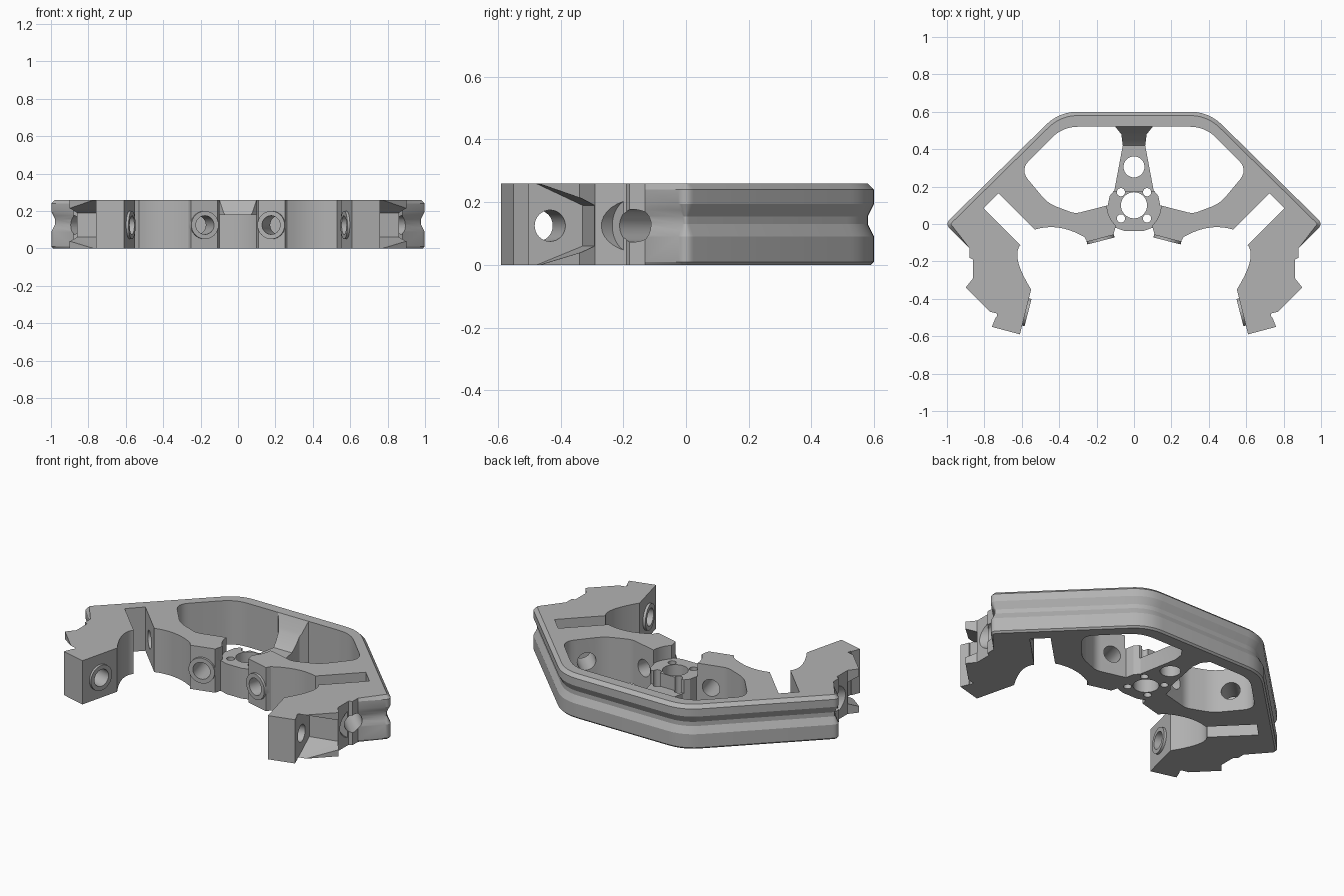
import bpy, bmesh, math
from mathutils import Vector

cube = bpy.data.objects.get("Cube")
if cube:
    bpy.data.objects.remove(cube, do_unlink=True)

H = 0.26   # plate height
MID = 0.125  # height of the port axes

grey = bpy.data.materials.new("matte grey")
grey.use_nodes = True
grey.diffuse_color = (0.45, 0.45, 0.45, 1)
grey.node_tree.nodes["Principled BSDF"].inputs["Base Color"].default_value = (0.45, 0.45, 0.45, 1)


def finish(name, bm):
    bmesh.ops.recalc_face_normals(bm, faces=bm.faces[:])
    mesh = bpy.data.meshes.new(name)
    bm.to_mesh(mesh)
    bm.free()
    mesh.materials.append(grey)
    ob = bpy.data.objects.new(name, mesh)
    bpy.context.scene.collection.objects.link(ob)
    return ob


def loft(name, rings):
    """Skin equal-length rings of points and cap both ends."""
    bm = bmesh.new()
    loops = [[bm.verts.new(p) for p in r] for r in rings]
    n = len(loops[0])
    for a, b in zip(loops, loops[1:]):
        for i in range(n):
            j = (i + 1) % n
            bm.faces.new((a[i], a[j], b[j], b[i]))
    bm.faces.new(loops[0])
    bm.faces.new(loops[-1])
    return finish(name, bm)


def prism(name, pts, z0, z1):
    return loft(name, [[(x, y, z) for x, y in pts] for z in (z0, z1)])


def hull(name, pts):
    bm = bmesh.new()
    for p in pts:
        bm.verts.new(p)
    bmesh.ops.convex_hull(bm, input=bm.verts[:])
    return finish(name, bm)


def rod(name, start, end, r):
    a, b = Vector(start), Vector(end)
    d = (b - a).normalized()
    u = d.orthogonal().normalized()
    v = d.cross(u)
    ang = [math.tau * i / 32 for i in range(32)]
    return loft(name, [[c + r * (math.cos(t) * u + math.sin(t) * v) for t in ang] for c in (a, b)])


def combine(tool, op="DIFFERENCE"):
    mod = frame.modifiers.new("join", "BOOLEAN")
    mod.operation = op
    mod.solver = "EXACT"
    mod.object = tool
    bpy.context.view_layer.objects.active = frame
    bpy.ops.object.modifier_apply(modifier=mod.name)
    bpy.data.objects.remove(tool, do_unlink=True)


def rounded(pts, radii, steps=6):
    """Round the corners of a closed outline."""
    out = []
    for i, (p, r) in enumerate(zip(pts, radii)):
        p = Vector(p)
        if r == 0:
            out.append(p)
            continue
        a = p + (Vector(pts[i - 1]) - p).normalized() * r
        b = p + (Vector(pts[(i + 1) % len(pts)]) - p).normalized() * r
        for k in range(steps + 1):
            t = k / steps
            out.append(a * (1 - t) ** 2 + p * (2 * t * (1 - t)) + b * t * t)
    return out


def arc(a, m, b, steps=10):
    """Curve through three points."""
    a, m, b = Vector(a), Vector(m), Vector(b)
    c = 2 * m - (a + b) / 2
    return [a * (1 - t) ** 2 + c * (2 * t * (1 - t)) + b * t * t
            for t in (i / steps for i in range(steps + 1))]


# Half outline from the back centre to the front centre: rim first, then claw and front
rim = rounded([(0, 0.6), (0.4, 0.6), (1.01, 0.0), (0.88, -0.13)], [0, 0.1, 0.035, 0])[1:-1]
claw = [(0.88, -0.13), (0.88, -0.18), (0.86, -0.19), (0.86, -0.29), (0.9, -0.34),
        (0.74, -0.5), (0.76, -0.55), (0.61, -0.59)]
front = (arc((0.55, -0.35), (0.62, -0.2), (0.605, -0.11))
         + arc((0.53, -0.03), (0.4, -0.02), (0.265, -0.07))
         + [(0.25, -0.095), (0.11, -0.058), (0.1, -0.02), (0.05, -0.037)])
half = [Vector(p) for p in rim + claw + front]


def outline(inset):
    pts = []
    for i, p in enumerate(half):
        q = p.copy()
        if i < len(rim):
            before = half[i - 1] if i else Vector((0, 0.6))
            t = (half[i + 1] - before).normalized()
            q += Vector((t.y, -t.x)) * inset
        pts.append(q)
    return pts + [Vector((-p.x, p.y)) for p in reversed(pts)]


# Main frame with a chamfered and grooved outer rim
levels = [(0, 0.01), (0.01, 0), (0.09, 0), (0.11, 0.01), (0.13, 0.02), (0.155, 0.02),
          (0.175, 0.01), (0.195, 0), (0.24, 0), (H, 0.02)]
frame = loft("gripper_frame", [[(p.x, p.y, z) for p in outline(d)] for z, d in levels])

window = rounded([(0.1, 0.52), (0.38, 0.52), (0.61, 0.29), (0.46, 0.11), (0.315, 0.055),
                  (0.14, 0.1), (0.13, 0.15), (0.105, 0.18), (0.06, 0.42), (0.068, 0.48)],
                 [0, 0.08, 0.07, 0.05, 0.03, 0, 0, 0, 0, 0])
slot = [(0.725, 0.165), (0.805, 0.085), (0.56, -0.16), (0.48, -0.08)]

for s in (-1, 1):
    # Window and spring slot
    combine(prism("window_cut", [(s * x, y) for x, y in window], -0.1, 0.4))
    combine(prism("slot_cut", [(s * x, y) for x, y in slot], -0.1, 0.4))
    # Flared pocket on the outside of the claw
    pocket = [(0.735, -0.5, -0.01), (0.735, -0.5, 0.27), (0.7, -0.33, 0.06), (0.7, -0.33, 0.19),
              (0.95, -0.27, 0.06), (0.95, -0.27, 0.19), (1.0, -0.5, -0.01), (1.0, -0.5, 0.27)]
    combine(hull("pocket_cut", [(s * x, y, z) for x, y, z in pocket]))
    # Raised ports on the front panels and claw tips, bored through
    for cx, cy, dx, dy in ((0.18, -0.077, 0.25, 0.97), (0.58, -0.47, 0.97, 0.25)):
        c, d = Vector((s * cx, cy, MID)), Vector((s * dx, dy, 0))
        combine(rod("port_boss", c - d * 0.014, c + d * 0.03, 0.075), "UNION")
        combine(rod("port_bore", c - d * 0.1, c + d * 0.26, 0.05))
    # Clamp screw hole crossing the slot, with its head seat
    combine(rod("screw_bore", (s * 0.46, 0.25, MID), (s * 1.0, -0.29, MID), 0.052))
    combine(rod("screw_seat", (s * 0.885, -0.175, MID), (s * 1.05, -0.34, MID), 0.085))

# Lowered hub, arm and ramp up to the back rim
combine(prism("front_notch", [(-0.1, -0.2), (0.1, -0.2), (0.1, 0.1), (-0.1, 0.1)], 0.18, 0.4))
combine(rod("hub_recess", (0, 0.1, 0.18), (0, 0.1, 0.4), 0.145))
arm = [(0.175, 0.1), (0.42, 0.1), (0.45, 0.13), (0.49, 0.19), (0.52, 0.26), (0.52, 0.4), (0.175, 0.4)]
combine(loft("arm_recess", [[(x, y, z) for y, z in arm] for x in (-0.115, 0.115)]))

# Vertical holes in hub and arm
holes = [(0, 0.1, 0.07), (0, 0.305, 0.056)]
holes += [(x, y, 0.022) for x in (-0.07, 0.07) for y in (0.03, 0.17)]
for x, y, r in holes:
    combine(rod("hole", (x, y, -0.1), (x, y, 0.4), r))

bpy.ops.object.select_all(action="DESELECT")
frame.select_set(True)
bpy.context.view_layer.objects.active = frame
bpy.ops.object.shade_smooth_by_angle(angle=math.radians(25))
